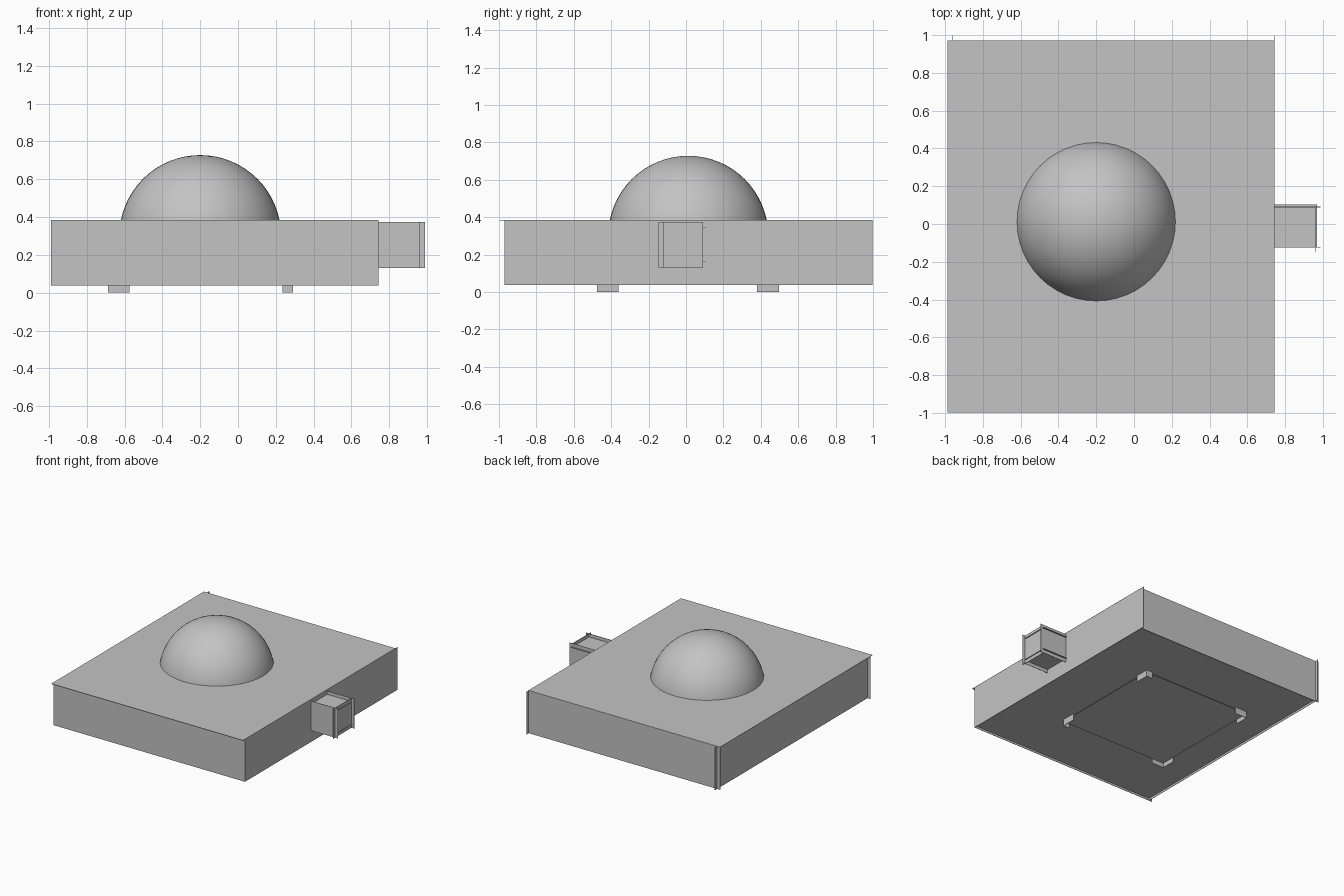
import bpy
import bmesh
import math

cube = bpy.data.objects.get("Cube")
if cube:
    bpy.data.objects.remove(cube, do_unlink=True)

grey = bpy.data.materials.new("plain_grey")
grey.use_nodes = True
COLOUR = (0.55, 0.55, 0.55, 1)
grey.diffuse_color = COLOUR
grey.node_tree.nodes["Principled BSDF"].inputs["Base Color"].default_value = COLOUR

THIN = 0.003


def finish(name, bm):
    mesh = bpy.data.meshes.new(name)
    bm.to_mesh(mesh)
    bm.free()
    mesh.materials.append(grey)
    obj = bpy.data.objects.new(name, mesh)
    bpy.context.collection.objects.link(obj)
    return obj


def panel(name, x, y, z):
    """Box from (low, high) spans; a single number makes a thin sheet there."""
    spans = [s if isinstance(s, tuple) else (s - THIN / 2, s + THIN / 2) for s in (x, y, z)]
    bm = bmesh.new()
    bmesh.ops.create_cube(bm, size=1)
    for v in bm.verts:
        for i, (low, high) in enumerate(spans):
            v.co[i] = high if v.co[i] > 0 else low
    return finish(name, bm)


# Main case: thin sheets that cross slightly past each other at the corners
wide, deep, tall = (-0.988, 0.744), (-0.97, 0.998), (0.037, 0.384)
panel("top_panel", wide, (-0.998, 0.97), 0.384)
panel("front_panel", wide, -0.97, tall)
panel("back_panel", wide, 0.97, tall)
panel("right_panel", -0.96, deep, tall)
panel("left_panel", 0.742, deep, tall)
panel("bottom_panel", (-0.96, 0.742), (-0.97, 0.97), 0.055)

# Hatch under the case
hatch_x, hatch_y = (-0.685, 0.29), (-0.475, 0.495)
panel("hatch_plate", hatch_x, hatch_y, 0.039)

# Corner feet: an angle of two short walls at each hatch corner
for side, x, leg in (("right", hatch_x[0], 0.11), ("left", hatch_x[1], -0.055)):
    for end, y, run in (("front", hatch_y[0], 0.115), ("back", hatch_y[1], -0.115)):
        across = tuple(sorted((x, x + leg)))
        along = tuple(sorted((y, y + run)))
        panel(f"{end}_{side}_foot_across", across, y, (0, 0.055))
        panel(f"{end}_{side}_foot_along", x, along, (0, 0.055))

# Side box: the same sheet construction, with recessed top and bottom
box_x, box_z = (0.744, 0.988), (0.132, 0.374)
panel("box_front", box_x, -0.122, box_z)
panel("box_back", box_x, 0.09, box_z)
panel("box_end", 0.962, (-0.148, 0.092), box_z)
panel("box_top", (0.744, 0.97), (-0.122, 0.104), 0.345)
panel("box_bottom", (0.744, 0.97), (-0.122, 0.104), 0.162)

# Dome: upper part of a sphere cut off at the top panel
RADIUS, CENTRE_Z = 0.428, 0.3
bm = bmesh.new()
bmesh.ops.create_uvsphere(bm, u_segments=48, v_segments=32, radius=RADIUS)
bmesh.ops.translate(bm, verts=bm.verts, vec=(-0.2, 0.012, CENTRE_Z))
bmesh.ops.bisect_plane(bm, geom=bm.verts[:] + bm.edges[:] + bm.faces[:],
                       plane_co=(0, 0, 0.38), plane_no=(0, 0, 1), clear_inner=True)
dome = finish("dome", bm)
bpy.ops.object.select_all(action="DESELECT")
dome.select_set(True)
bpy.context.view_layer.objects.active = dome
bpy.ops.object.shade_smooth_by_angle(angle=math.radians(40))
